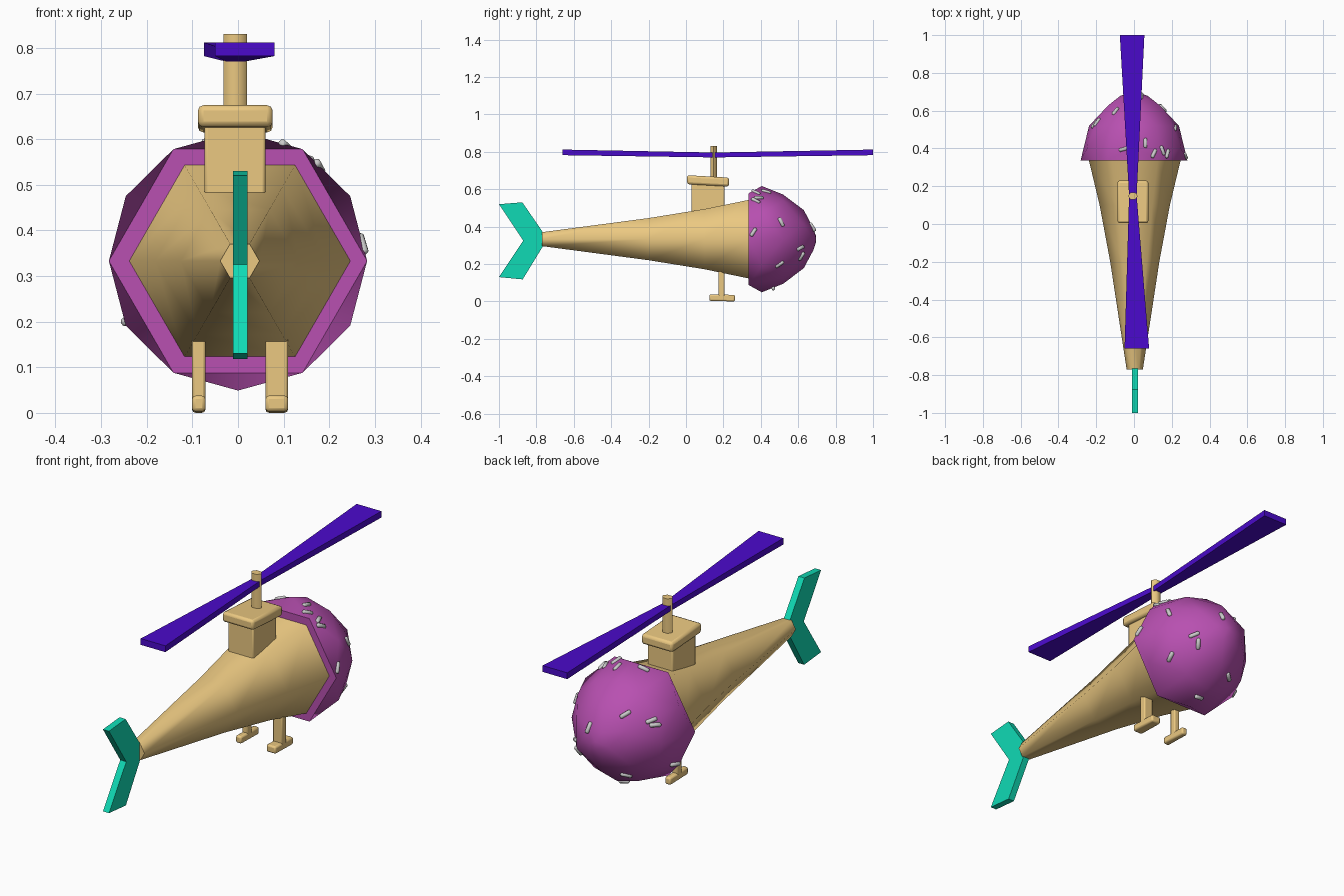
import bpy, bmesh, math, random
from mathutils import Vector
from mathutils.bvhtree import BVHTree

if "Cube" in bpy.data.objects:
    bpy.data.objects.remove(bpy.data.objects["Cube"])

random.seed(4)
CZ = 0.333  # height of the body axis


def material(name, rgb):
    m = bpy.data.materials.new(name)
    m.diffuse_color = (*rgb, 1)
    m.use_nodes = True
    m.node_tree.nodes["Principled BSDF"].inputs["Base Color"].default_value = m.diffuse_color
    return m


TAN = material("waffle_tan", (0.83, 0.58, 0.22))
PURPLE = material("scoop_purple", (0.48, 0.08, 0.44))
TEAL = material("fin_teal", (0.005, 0.70, 0.46))
BLUE = material("blade_blue", (0.07, 0.003, 0.60))


def finish(bm, name, mat=None, smooth=None, bevel=0):
    bmesh.ops.recalc_face_normals(bm, faces=bm.faces)
    me = bpy.data.meshes.new(name)
    bm.to_mesh(me)
    bm.free()
    ob = bpy.data.objects.new(name, me)
    bpy.context.collection.objects.link(ob)
    if mat:
        me.materials.append(mat)
    if bevel:
        mod = ob.modifiers.new("bevel", 'BEVEL')
        mod.width, mod.segments = bevel, 2
    if smooth:
        bpy.ops.object.select_all(action='DESELECT')
        bpy.context.view_layer.objects.active = ob
        ob.select_set(True)
        bpy.ops.object.shade_smooth_by_angle(angle=math.radians(smooth))
    return ob


def loft(name, rings, **kw):
    """Join equal-sized rings of points and cap both ends."""
    bm = bmesh.new()
    vs = [[bm.verts.new(p) for p in r] for r in rings]
    n = len(vs[0])
    for a, b in zip(vs, vs[1:]):
        for i in range(n):
            j = (i + 1) % n
            bm.faces.new((a[i], a[j], b[j], b[i]))
    bm.faces.new(vs[0])
    bm.faces.new(vs[-1])
    return finish(bm, name, **kw)


def ring_y(y, r, n=6, turn=0.0, x=0.0):
    return [(x + r * math.cos(math.tau * i / n + turn), y,
             CZ + r * math.sin(math.tau * i / n + turn)) for i in range(n)]


def box(name, x, y, z, tilt=0.0, **kw):
    """Box from ranges; tilt lowers the far (+y) side."""
    rings = [[(x[0], y[0], h), (x[1], y[0], h), (x[1], y[1], h - tilt), (x[0], y[1], h - tilt)]
             for h in z]
    return loft(name, rings, **kw)


# six-sided cone body
loft("cone_body", [ring_y(y, r, x=0.004) for y, r in
                   ((-0.77, 0.043), (-0.2, 0.13), (0.1, 0.186), (0.338, 0.243))],
     mat=TAN, smooth=62)

# faceted scoop on the wide end
bm = bmesh.new()
for y, r, n, turn in ((0.335, 0.283, 6, 0), (0.405, 0.284, 6, math.pi / 6), (0.52, 0.238, 12, 0),
                      (0.63, 0.155, 6, math.pi / 6), (0.68, 0.07, 6, 0), (0.695, 0.02, 3, 0)):
    for p in ring_y(y, r, n, turn):
        bm.verts.new(p)
bmesh.ops.convex_hull(bm, input=bm.verts)
bmesh.ops.dissolve_limit(bm, angle_limit=0.01, verts=bm.verts, edges=bm.edges)
tree = BVHTree.FromBMesh(bm)
finish(bm, "scoop", mat=PURPLE, smooth=50)

# grey sprinkles lying on the scoop
spots = [(.07, .435, .61), (.10, .37, .57), (.14, .385, .54), (.17, .37, .53), (.27, .36, .37),
         (.22, .51, .425), (.15, .61, .285), (.14, .63, .23), (.04, .68, .40), (.0, .47, .06),
         (-.10, .60, .47), (-.19, .535, .44), (-.21, .53, .42), (-.09, .58, .16),
         (-.25, .43, .20), (.20, .50, .20), (-.06, .40, .61)]
for k, s in enumerate(spots):
    pos, nor, _, _ = tree.find_nearest(Vector(s))
    if nor.dot(pos - Vector((0, 0.35, CZ))) < 0:
        nor = -nor
    along = nor.orthogonal().normalized()
    side = nor.cross(along)
    a = random.uniform(0, math.pi)
    along, side = along * math.cos(a) + side * math.sin(a), side * math.cos(a) - along * math.sin(a)
    rings = []
    for t, r in ((-.026, .005), (-.021, .010), (.021, .010), (.026, .005)):
        rings.append([pos + along * t + (side * math.cos(q * math.tau / 8) +
                                         nor * math.sin(q * math.tau / 8)) * r for q in range(8)])
    loft(f"sprinkle_{k + 1}", rings, smooth=50)

# rotor housing, cap and mast
box("rotor_housing", (-0.073, 0.06), (0.03, 0.205), (0.44, 0.64), mat=TAN, smooth=40, bevel=0.006)
box("rotor_cap", (-0.088, 0.076), (0.005, 0.23), (0.627, 0.675), tilt=0.013,
    mat=TAN, smooth=40, bevel=0.012)
loft("rotor_mast", [[(-0.006 + 0.026 * math.cos(i * math.pi / 3),
                      0.148 + 0.021 * math.sin(i * math.pi / 3), z) for i in range(6)]
                    for z in (0.64, 0.83)], mat=TAN, smooth=62)

# two-bladed rotor, narrow at the hub and raised at the tips
loft("rotor_blades", [[(x0, y, z0), (x1, y, z0), (x1, y, z1), (x0, y, z1)]
                      for y, x0, x1, z0, z1 in ((-0.66, -0.05, 0.08, 0.782, 0.812),
                                                (0.15, -0.026, 0.014, 0.77, 0.796),
                                                (1.0, -0.075, 0.055, 0.782, 0.812))], mat=BLUE)

# swept tail fin
fin = [(-1, .52), (-.875, .53), (-.765, .37), (-.765, .295), (-.873, .118), (-1, .13), (-.87, .325)]
loft("tail_fin", [[(x, y, z) for y, z in fin] for x in (-0.011, 0.021)], mat=TEAL)

# landing legs with feet
for side, x in (("left", (-0.101, -0.071)), ("right", (0.06, 0.11))):
    box(f"{side}_leg", x, (0.174, 0.207), (0.02, 0.21), mat=TAN, smooth=40, bevel=0.006)
    box(f"{side}_foot", x, (0.125, 0.262), (0.003, 0.038), tilt=0.003,
        mat=TAN, smooth=40, bevel=0.008)
